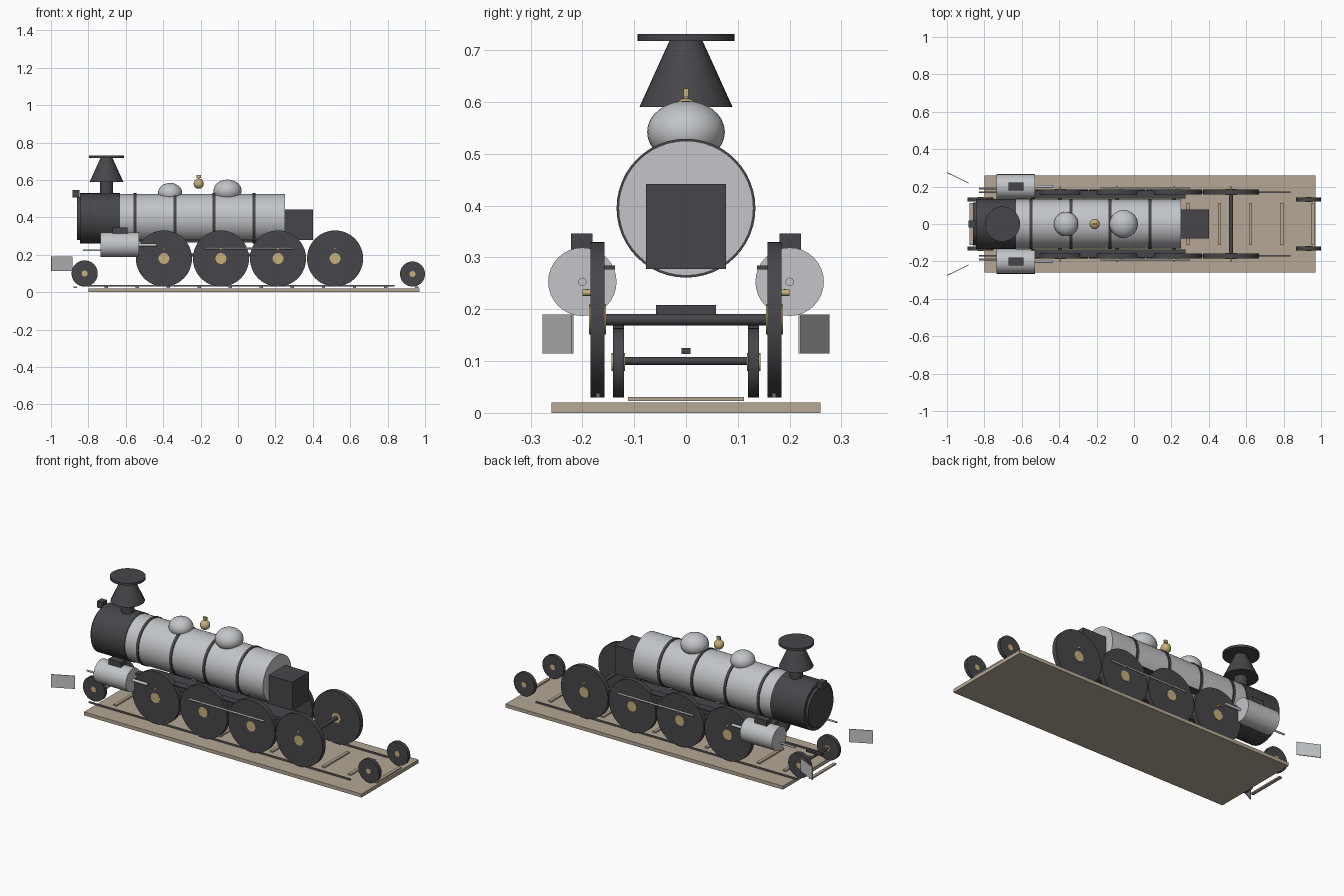
import bpy, math
from mathutils import Vector

if "Cube" in bpy.data.objects:
    bpy.data.objects.remove(bpy.data.objects["Cube"])


def material(name, r, g, b):
    m = bpy.data.materials.new(name)
    m.diffuse_color = (r, g, b, 1)
    m.use_nodes = True
    m.node_tree.nodes["Principled BSDF"].inputs["Base Color"].default_value = m.diffuse_color
    return m


IRON = material("dark iron", 0.062, 0.060, 0.068)
GREY = material("light grey metal", 0.54, 0.56, 0.58)
BRASS = material("brass", 0.58, 0.44, 0.19)
TAN = material("tan wood", 0.46, 0.39, 0.30)
STEEL = material("rail steel", 0.16, 0.16, 0.17)


def finish(name, mat, smooth=True):
    ob = bpy.context.object
    ob.name = name
    ob.data.materials.append(mat)
    if smooth:
        bpy.ops.object.shade_smooth_by_angle(angle=math.radians(35))
    return ob


def box(name, mat, x, y, z):
    """Box from (min, max) pairs."""
    bpy.ops.mesh.primitive_cube_add(size=1)
    ob = finish(name, mat, False)
    ob.location = [(p[0] + p[1]) / 2 for p in (x, y, z)]
    ob.scale = [p[1] - p[0] for p in (x, y, z)]
    return ob


def rod(name, mat, a, b, r, r2=None, sides=32):
    """Cylinder or cone between two points."""
    a, b = Vector(a), Vector(b)
    bpy.ops.mesh.primitive_cone_add(vertices=sides, radius1=r, radius2=r if r2 is None else r2,
                                    depth=(b - a).length, location=(a + b) / 2)
    bpy.context.object.rotation_euler = (b - a).to_track_quat('Z', 'Y').to_euler()
    return finish(name, mat)


def ball(name, mat, centre, r, h):
    bpy.ops.mesh.primitive_uv_sphere_add(segments=32, ring_count=16, radius=1, location=centre)
    bpy.context.object.scale = (r, r, h)
    return finish(name, mat)


# Display base and track
box("base_board", TAN, (-0.80, 0.97), (-0.26, 0.26), (0, 0.02))
for i in range(12):
    x = -0.871 + i * 0.166
    box("track_tie", TAN, (x - 0.009, x + 0.009), (-0.112, 0.112), (0.023, 0.031))

# Boiler, bands, smokebox and firebox
ZB = 0.395
rod("boiler", GREY, (-0.64, 0, ZB), (0.25, 0, ZB), 0.13, sides=48)
for x in (-0.55, -0.338, -0.127, 0.085):
    rod("boiler_band", IRON, (x - 0.008, 0, ZB), (x + 0.008, 0, ZB), 0.134, sides=48)
rod("smokebox", IRON, (-0.845, 0, ZB), (-0.63, 0, ZB), 0.134, sides=48)
rod("smokebox_door", IRON, (-0.86, 0, ZB), (-0.84, 0, ZB), 0.115, sides=48)
box("headlamp", IRON, (-0.885, -0.848), (-0.02, 0.02), (0.507, 0.545))
box("firebox", IRON, (0.24, 0.40), (-0.077, 0.077), (0.278, 0.442))

# Flared chimney
CX = -0.703
rod("chimney_neck", IRON, (CX, 0, 0.50), (CX, 0, 0.60), 0.035)
rod("chimney_cone", IRON, (CX, 0, 0.59), (CX, 0, 0.72), 0.09, 0.031)
rod("chimney_cap", IRON, (CX, 0, 0.718), (CX, 0, 0.731), 0.094)

# Domes and whistle
ball("front_dome", GREY, (-0.363, 0, 0.53), 0.065, 0.054)
ball("rear_dome", GREY, (-0.056, 0, 0.542), 0.075, 0.06)
ball("whistle_ball", BRASS, (-0.21, 0, 0.58), 0.027, 0.027)
rod("whistle_stem", BRASS, (-0.21, 0, 0.60), (-0.21, 0, 0.615), 0.005, sides=12)
box("whistle_top", BRASS, (-0.221, -0.199), (-0.005, 0.005), (0.61, 0.626))

# Frame under the boiler
box("frame_beam", IRON, (-0.55, 0.35), (-0.058, 0.058), (0.19, 0.208))
box("front_coupling", IRON, (-0.87, -0.77), (-0.009, 0.009), (0.114, 0.125))

DRIVERS = [-0.396 + 0.305 * i for i in range(4)]
for x in DRIVERS:
    rod("driver_axle", IRON, (x, -0.165, 0.18), (x, 0.165, 0.18), 0.011, sides=16)
rod("pilot_axle", IRON, (-0.82, -0.13, 0.10), (-0.82, 0.13, 0.10), 0.0075, sides=16)

for s in (-1, 1):
    def span(a, b):
        return tuple(sorted((s * a, s * b)))

    # Rails and running boards
    box("rail", STEEL, (-0.83, 0.837), span(0.166, 0.174), (0.03, 0.038))
    box("running_board", IRON, (-0.55, 0.275), span(0.137, 0.18), (0.277, 0.284))

    # Driving wheels with brass hubs and crank pins
    for x in DRIVERS:
        rod("driving_wheel", IRON, (x, s * 0.157, 0.18), (x, s * 0.184, 0.18), 0.15, sides=48)
        rod("driver_hub", BRASS, (x, s * 0.154, 0.18), (x, s * 0.187, 0.18), 0.029, sides=24)
        rod("crank_pin", BRASS, (x, s * 0.18, 0.232), (x, s * 0.2, 0.232), 0.006, sides=12)
    rod("coupling_rod", GREY, (-0.18, s * 0.191, 0.234), (0.30, s * 0.191, 0.234), 0.005, sides=12)

    # Small leading and trailing wheels
    for x, r in ((-0.82, 0.07), (0.933, 0.067)):
        z = 0.03 + r
        rod("small_wheel", IRON, (x, s * 0.12, z), (x, s * 0.141, z), r)
        rod("small_hub", BRASS, (x, s * 0.118, z), (x, s * 0.144, z), 0.016, sides=20)

    # Steam cylinders, valve boxes and rods
    rod("steam_cylinder", GREY, (-0.735, s * 0.2, 0.253), (-0.53, s * 0.2, 0.253), 0.066)
    box("valve_box", IRON, (-0.67, -0.592), span(0.18, 0.222), (0.30, 0.346))
    rod("piston_rod", GREY, (-0.54, s * 0.2, 0.253), (-0.435, s * 0.2, 0.253), 0.008, sides=16)
    rod("front_rod", GREY, (-0.83, s * 0.19, 0.224), (-0.73, s * 0.19, 0.224), 0.005, sides=12)

    # Angled plates ahead of the wheels
    plate = box("front_plate", GREY, (-1.0, -0.88), (-0.002, 0.002), (0.115, 0.19))
    a, b = Vector((-0.999, s * 0.275, 0.152)), Vector((-0.885, s * 0.219, 0.152))
    plate.location = (a + b) / 2
    plate.scale.x = (b - a).length
    plate.rotation_euler.z = math.atan2(b.y - a.y, b.x - a.x)
